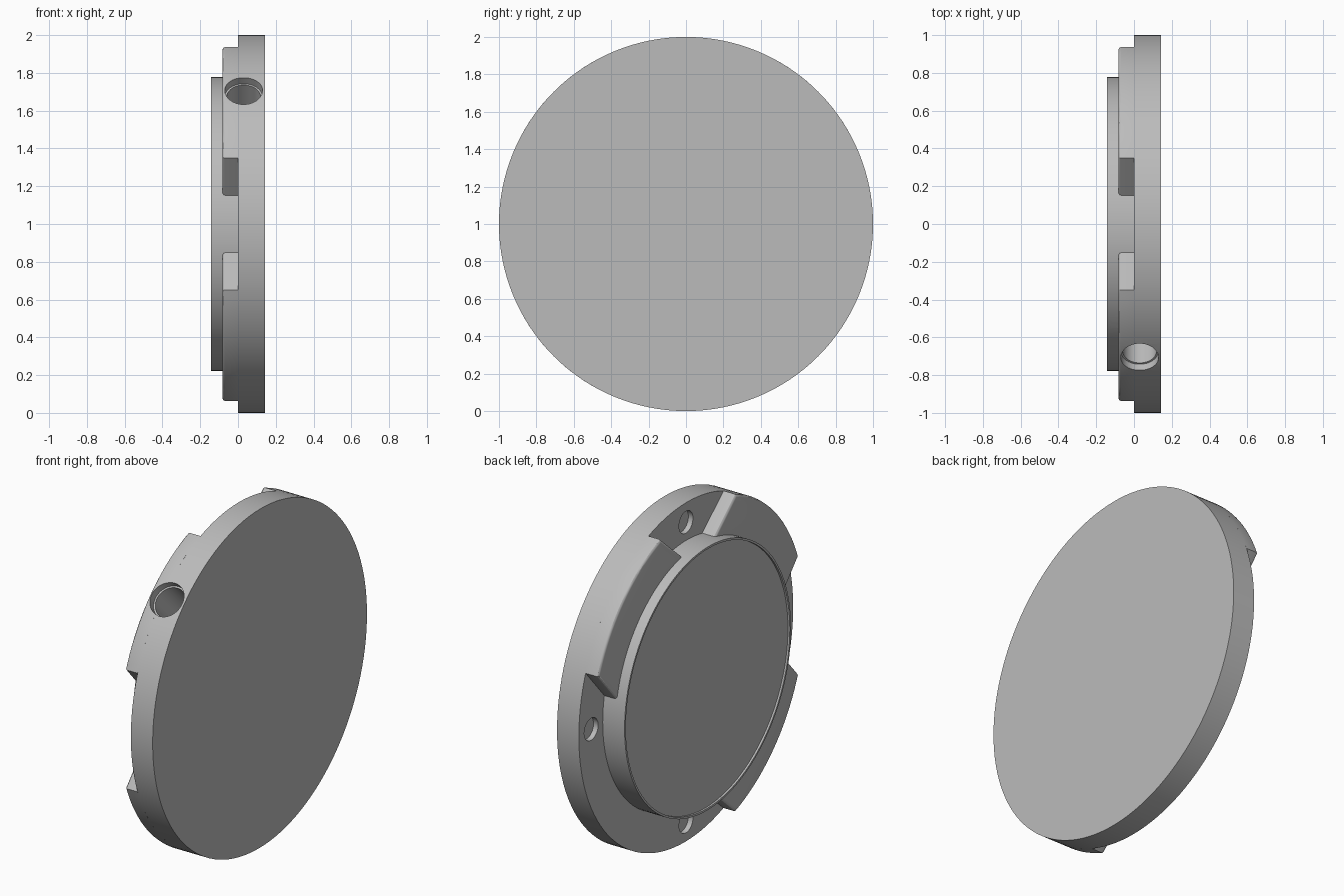
import bpy, bmesh, math
from mathutils import Matrix, Vector

cube = bpy.data.objects.get("Cube")
if cube:
    bpy.data.objects.remove(cube, do_unlink=True)

BACK, FLOOR, PAD_TOP, HUB_TOP = 0.1425, 0.0, -0.0825, -0.1425
HUB_R = 0.777
CENTRE = Matrix.Translation((0, 0, 1))

grey = bpy.data.materials.new("plain grey")
grey.use_nodes = True
colour = (0.5, 0.5, 0.5, 1)
grey.diffuse_color = colour
grey.node_tree.nodes["Principled BSDF"].inputs["Base Color"].default_value = colour


def finish(name, bm, matrix=CENTRE):
    bmesh.ops.transform(bm, matrix=matrix, verts=bm.verts)
    bmesh.ops.recalc_face_normals(bm, faces=bm.faces)
    mesh = bpy.data.meshes.new(name)
    bm.to_mesh(mesh)
    bm.free()
    mesh.materials.append(grey)
    obj = bpy.data.objects.new(name, mesh)
    bpy.context.collection.objects.link(obj)
    return obj


def lathe(name, profile, steps=128, matrix=CENTRE):
    """Revolve (x, radius) points around the x axis."""
    bm = bmesh.new()
    verts = [bm.verts.new((x, 0, r)) for x, r in profile]
    edges = [bm.edges.new(pair) for pair in zip(verts, verts[1:])]
    bmesh.ops.spin(bm, geom=verts + edges, cent=(0, 0, 0), axis=(1, 0, 0),
                   angle=math.tau, steps=steps)
    bmesh.ops.remove_doubles(bm, verts=bm.verts, dist=1e-5)
    return finish(name, bm, matrix)


def arc(radius, start, end, count):
    angles = [math.radians(start + (end - start) * i / count) for i in range(count + 1)]
    return [(radius * math.cos(a), radius * math.sin(a)) for a in angles]


def pad(name, turn):
    """Raised quarter pad with slanted ends and a rounded top edge."""
    outline = arc(1, 20.5, 69.5, 20) + arc(HUB_R - 0.01, 79.3, 10.7, 24)
    bm = bmesh.new()
    base = bm.faces.new([bm.verts.new((FLOOR, y, z)) for y, z in outline])
    top = bmesh.ops.extrude_face_region(bm, geom=[base], use_keep_orig=True)["geom"]
    bmesh.ops.translate(bm, vec=(PAD_TOP - FLOOR, 0, 0),
                        verts=[g for g in top if isinstance(g, bmesh.types.BMVert)])
    rim = [e for e in bm.edges
           if all(v.co.x < PAD_TOP + 0.001 for v in e.verts)
           and any(v.co.yz.length > HUB_R for v in e.verts)]
    bmesh.ops.bevel(bm, geom=rim, offset=0.015, segments=3, profile=0.5, affect='EDGES')
    return finish(name, bm, CENTRE @ Matrix.Rotation(math.radians(turn), 4, 'X'))


def cut(target, cutter):
    mod = target.modifiers.new("cut", 'BOOLEAN')
    mod.operation = 'DIFFERENCE'
    mod.solver = 'EXACT'
    mod.object = cutter
    bpy.context.view_layer.objects.active = target
    bpy.ops.object.modifier_apply(modifier=mod.name)


# Main bodies
disc = lathe("base_disc", [(BACK, 0), (BACK, 1), (FLOOR, 1), (FLOOR, 0)])
hub = lathe("hub", [(0.01, 0), (0.01, HUB_R), (HUB_TOP, HUB_R), (HUB_TOP, HUB_R - 0.012),
                    (HUB_TOP + 0.012, HUB_R - 0.012), (HUB_TOP + 0.012, 0)])
pads = [pad(name, turn) for name, turn in
        (("upper_back_pad", 0), ("upper_front_pad", 90), ("lower_front_pad", 180))]

# Counterbored hole through the rim
direction = Vector((0, -1, 1)).to_track_quat('X', 'Z').to_matrix().to_4x4()
side_cutter = lathe("side_hole_cutter",
                    [(0.66, 0), (0.66, 0.09), (0.95, 0.09), (0.95, 0.1), (1.1, 0.1), (1.1, 0)],
                    48, Matrix.Translation((0.03, 0, 1)) @ direction)
cutters = [side_cutter]
for target in (disc, hub, pads[1]):
    cut(target, side_cutter)

# Shallow round pockets in the slot floors
for i in range(4):
    place = CENTRE @ Matrix.Rotation(i * math.pi / 2, 4, 'X') @ Matrix.Translation((0, 0, 0.885))
    pocket = lathe("pocket_cutter", [(0.03, 0), (0.03, 0.065), (-0.05, 0.065), (-0.05, 0)],
                   40, place)
    cut(disc, pocket)
    cutters.append(pocket)

for cutter in cutters:
    bpy.data.objects.remove(cutter, do_unlink=True)

# Smooth curved faces, keep edges sharp
bpy.ops.object.select_all(action='DESELECT')
for obj in [disc, hub] + pads:
    obj.select_set(True)
bpy.context.view_layer.objects.active = disc
bpy.ops.object.shade_smooth_by_angle(angle=math.radians(30))
